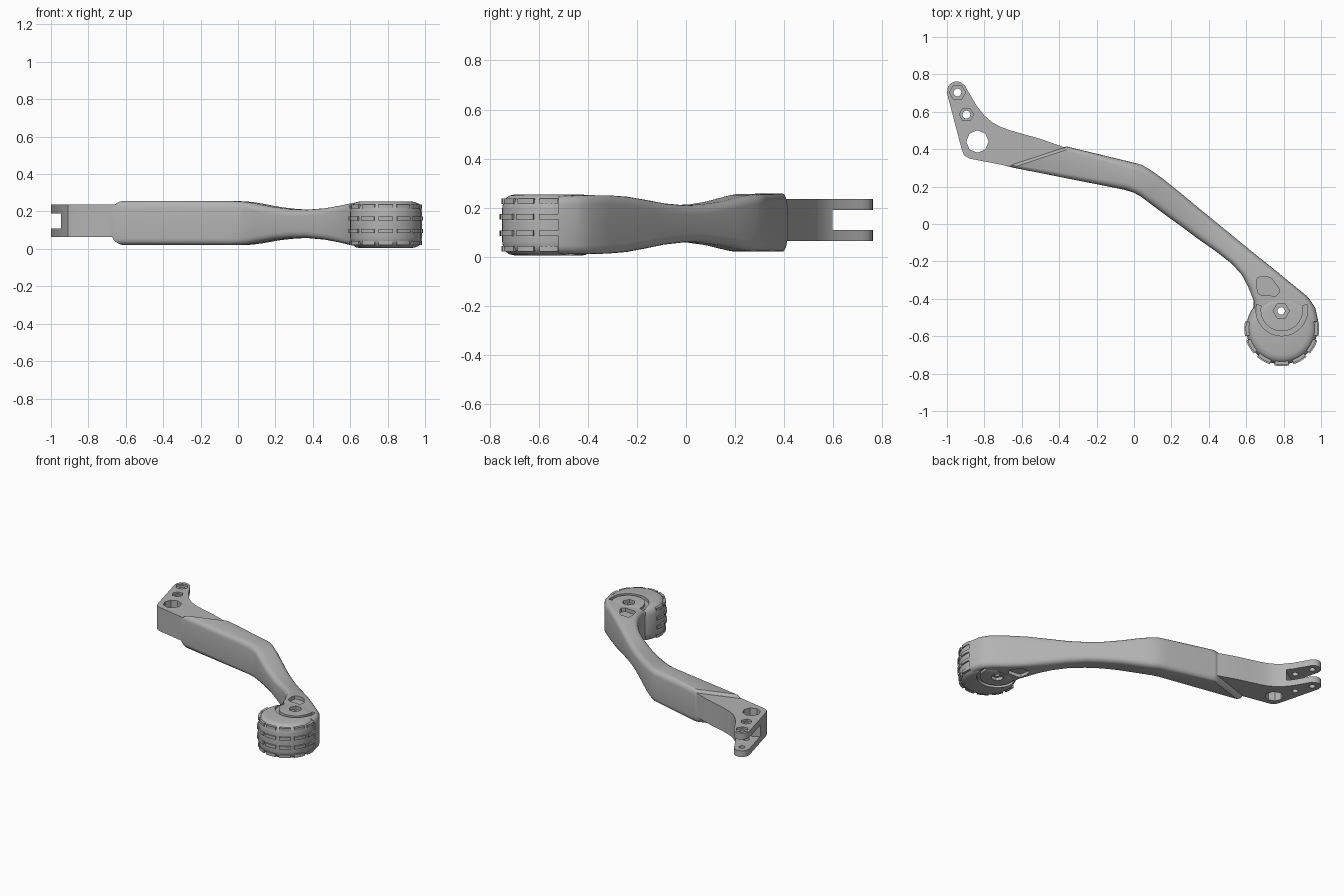
import bpy, bmesh
from math import cos, sin, radians, pi

cube = bpy.data.objects.get("Cube")
if cube:
    bpy.data.objects.remove(cube, do_unlink=True)

grey = bpy.data.materials.new("plain grey")
grey.use_nodes = True
grey.diffuse_color = (0.45, 0.45, 0.45, 1)
grey.node_tree.nodes["Principled BSDF"].inputs["Base Color"].default_value = grey.diffuse_color


def finish(bm, name):
    bmesh.ops.recalc_face_normals(bm, faces=bm.faces)
    mesh = bpy.data.meshes.new(name)
    bm.to_mesh(mesh)
    bm.free()
    mesh.materials.append(grey)
    obj = bpy.data.objects.new(name, mesh)
    bpy.context.collection.objects.link(obj)
    return obj


def loft(bm, rings, closed_ends=True):
    loops = [[bm.verts.new(p) for p in ring] for ring in rings]
    n = len(loops[0])
    for a, b in zip(loops, loops[1:]):
        for i in range(n):
            j = (i + 1) % n
            bm.faces.new((a[i], a[j], b[j], b[i]))
    if closed_ends:
        bm.faces.new(loops[0])
        bm.faces.new(loops[-1])


def prism(name, outline, z0, z1):
    bm = bmesh.new()
    loft(bm, [[(x, y, z) for x, y in outline] for z in (z0, z1)])
    return finish(bm, name)


def ngon(x, y, r, n):
    return [(x + r * cos(2 * pi * i / n), y + r * sin(2 * pi * i / n)) for i in range(n)]


def sector(x, y, r0, r1, a0, a1, n):
    angles = [radians(a0 + (a1 - a0) * i / n) for i in range(n + 1)]
    return ([(x + r1 * cos(a), y + r1 * sin(a)) for a in angles] +
            [(x + r0 * cos(a), y + r0 * sin(a)) for a in reversed(angles)])


def cut(targets, outline, z0, z1):
    cutter = prism("cutter", outline, z0, z1)
    for obj in targets:
        mod = obj.modifiers.new("cut", "BOOLEAN")
        mod.operation = "DIFFERENCE"
        mod.solver = "EXACT"
        mod.object = cutter
        bpy.context.view_layer.objects.active = obj
        bpy.ops.object.modifier_apply(modifier=mod.name)
    bpy.data.objects.remove(cutter, do_unlink=True)


def smooth(objs):
    bpy.ops.object.select_all(action="DESELECT")
    for obj in objs:
        obj.select_set(True)
    bpy.context.view_layer.objects.active = objs[0]
    bpy.ops.object.shade_smooth_by_angle(angle=radians(35))


# Arm: rounded box sections (outer x, y, inner x, y, half height)
stations = [
    (-.36, .415, -.68, .31, .09),
    (-.35, .412, -.67, .307, .108),
    (-.33, .407, -.65, .302, .118),
    (-.01, .33, -.05, .183, .118),
    (.04, .317, 0, .167, .117),
    (.09, .288, .035, .148, .114),
    (.15, .245, .075, .118, .106),
    (.25, .165, .17, .047, .088),
    (.34, .09, .26, -.018, .078),
    (.43, .017, .35, -.085, .076),
    (.53, -.065, .44, -.148, .084),
    (.64, -.155, .52, -.21, .1),
    (.74, -.235, .575, -.27, .113),
    (.84, -.317, .61, -.335, .119),
    (.93, -.39, .64, -.41, .12),
    (.97, -.45, .64, -.46, .12),
    (.985, -.52, .64, -.52, .118),
]


def section(index, ux, uy, lx, ly, half):
    width = ((ux - lx) ** 2 + (uy - ly) ** 2) ** .5
    mid = .14 - .011 * index / (len(stations) - 1)
    r = .036
    ring = []
    for k, (sx, sz) in enumerate(((1, 1), (-1, 1), (-1, -1), (1, -1))):
        for step in range(5):
            a = (k + step / 4) * pi / 2
            t = .5 + (sx * (width / 2 - r) + r * cos(a)) / width
            z = mid + sz * (half - r) + r * sin(a)
            ring.append((lx + (ux - lx) * t, ly + (uy - ly) * t, z))
    return ring


bm = bmesh.new()
loft(bm, [section(i, *s) for i, s in enumerate(stations)])
arm = finish(bm, "arm")

# Wheel: revolved round-shouldered tyre
WX, WY = .79, -.56
half = [(.14, .253), (.16, .249), (.175, .238), (.186, .22), (.19, .195)]
profile = half + [(r, .258 - z) for r, z in reversed(half)]
bm = bmesh.new()
loft(bm, [[(x, y, z) for x, y in ngon(WX, WY, r, 64)] for r, z in profile])
wheel = finish(bm, "wheel")
cut([wheel], [(.4, -.405), (1.2, -.405), (1.2, 0), (.4, 0)], -.1, .4)

# Tread bars in four rows
treads = []
for z, r in ((.032, .193), (.096, .2), (.162, .2), (.226, .193)):
    for a in range(-180, 1, 30):
        bar = sector(WX, WY, .165, r, a - 11.5, a + 11.5, 6)
        treads.append(prism("tread_bar", bar, z - .011, z + .011))

# Hub groove, axle recess and arm pocket on both sides
groove = sector(.79, -.46, .113, .138, 168, 372, 28)
pocket = [(.66, -.29), (.675, -.282), (.725, -.285), (.737, -.293), (.778, -.35),
          (.776, -.367), (.757, -.385), (.68, -.38), (.663, -.37), (.654, -.32)]
for outline, depth, targets in ((groove, .02, [arm, wheel]),
                                (ngon(.787, -.465, .043, 6), .022, [arm, wheel]),
                                (pocket, .03, [arm])):
    cut(targets, outline, .253 - depth, .4)
    cut(targets, outline, -.1, .005 + depth)
cut([arm, wheel], ngon(.787, -.465, .02, 16), -.1, .4)

# Mounting bracket with forked end
bracket = prism("bracket", [
    (-.33, .395), (-.5, .455), (-.6, .483), (-.66, .5), (-.715, .52), (-.76, .545),
    (-.8, .58), (-.84, .63), (-.89, .715), (-.905, .742), (-.93, .76), (-.955, .763),
    (-.98, .752), (-.996, .73), (-1, .7), (-.92, .395), (-.908, .367), (-.88, .35),
    (-.6, .295)], .063, .236)
cut([bracket], [(-1.07, .42), (-.82, .58), (-.7, .9), (-1.1, .9)], .108, .19)

# Bolt holes with hexagonal seats, and the large pivot hole
for x, y, r in ((-.944, .703, .043), (-.896, .585, .038)):
    cut([bracket], ngon(x, y, r, 6), .222, .4)
    cut([bracket], ngon(x, y, .021, 16), -.1, .4)
cut([bracket], ngon(-.837, .441, .06, 8), -.1, .4)

smooth([arm, wheel, bracket] + treads)
